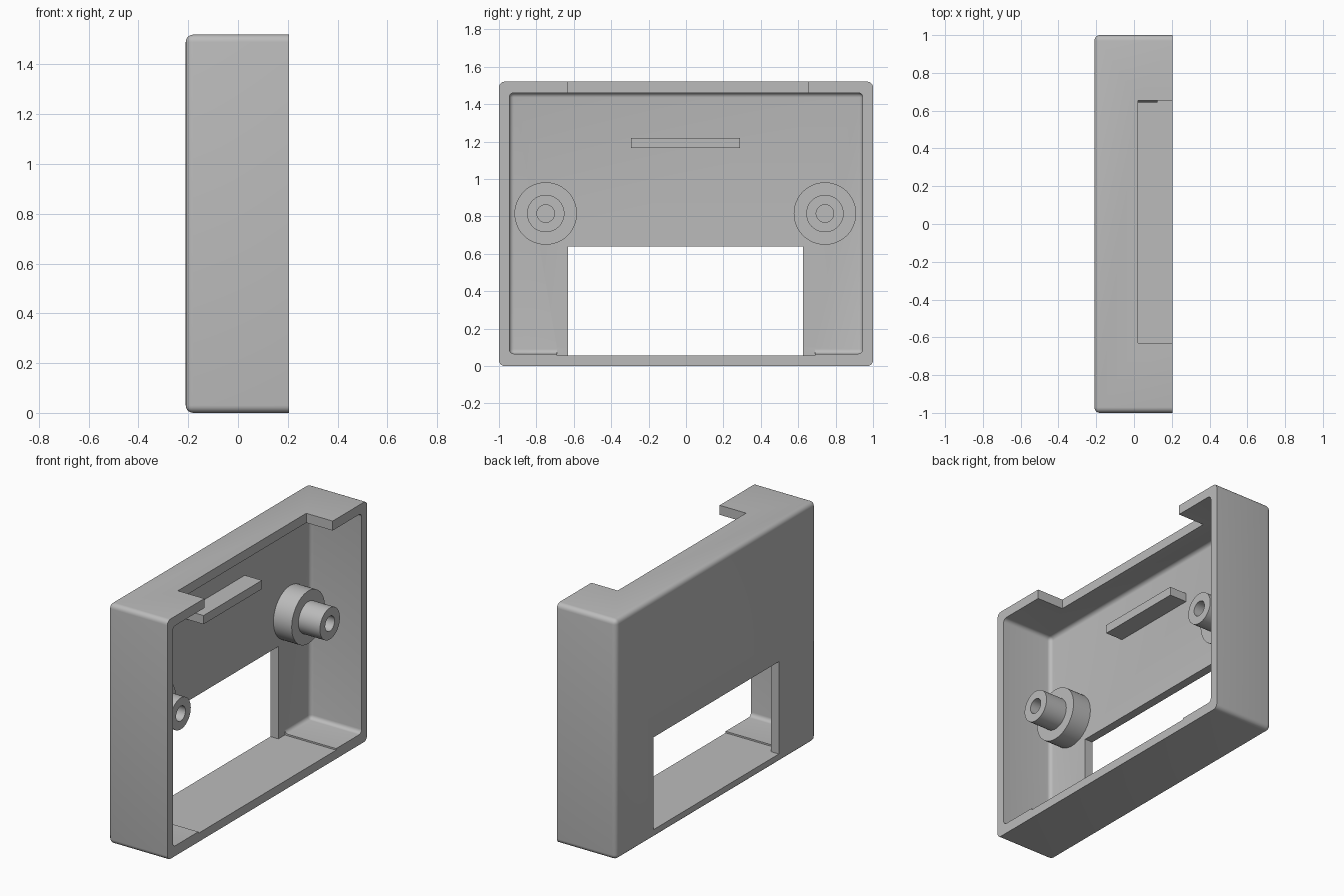
import bpy, bmesh, math
from mathutils import Matrix, Vector

default = bpy.data.objects.get("Cube")
if default:
    bpy.data.objects.remove(default, do_unlink=True)

grey = bpy.data.materials.new("plain grey")
grey.use_nodes = True
colour = (0.5, 0.5, 0.5, 1)
grey.diffuse_color = colour
grey.node_tree.nodes["Principled BSDF"].inputs["Base Color"].default_value = colour

BACK, RIM, TOP = -0.21, 0.205, 1.52
FLOOR = -0.155          # inner face of the back panel


def finish(bm, name):
    bmesh.ops.recalc_face_normals(bm, faces=bm.faces)
    mesh = bpy.data.meshes.new(name)
    bm.to_mesh(mesh)
    bm.free()
    mesh.materials.append(grey)
    obj = bpy.data.objects.new(name, mesh)
    bpy.context.collection.objects.link(obj)
    return obj


def box(name, lo, hi, radius=0):
    """Box between two corners; radius rounds all edges except the +x rim."""
    lo, hi = Vector(lo), Vector(hi)
    bm = bmesh.new()
    bmesh.ops.create_cube(bm, size=1, matrix=Matrix.Translation((lo + hi) / 2)
                          @ Matrix.Diagonal((*(hi - lo), 1)))
    if radius:
        edges = [e for e in bm.edges
                 if min(v.co.x for v in e.verts) < hi.x - 0.001]
        bmesh.ops.bevel(bm, geom=edges, offset=radius, segments=5,
                        profile=0.5, affect='EDGES')
    return finish(bm, name)


def smooth(obj):
    bpy.ops.object.select_all(action='DESELECT')
    obj.select_set(True)
    bpy.context.view_layer.objects.active = obj
    bpy.ops.object.shade_smooth_by_angle(angle=math.radians(30))


# Rounded shell, open towards +x
shell = box("shell", (BACK, -1, 0), (RIM, 1, TOP), 0.03)
cutters = [
    box("cavity_cutter", (FLOOR, -0.945, 0.065), (0.4, 0.945, 1.46), 0.025),
    box("floor_recess_cutter", (FLOOR, -0.69, 0.055), (0.4, 0.69, 0.1)),
    box("window_cutter", (-0.4, -0.63, 0.055), (0, 0.625, 0.64)),
    box("top_notch_cutter", (0.02, -0.63, 1.4), (0.4, 0.655, 1.7)),
]
for cutter in cutters:
    mod = shell.modifiers.new(cutter.name, 'BOOLEAN')
    mod.operation = 'DIFFERENCE'
    mod.solver = 'EXACT'
    mod.object = cutter

# Bake the cuts, then drop the cutters
bpy.context.view_layer.update()
graph = bpy.context.evaluated_depsgraph_get()
cut_mesh = bpy.data.meshes.new_from_object(shell.evaluated_get(graph))
shell.modifiers.clear()
shell.data = cut_mesh
for cutter in cutters:
    bpy.data.objects.remove(cutter, do_unlink=True)
smooth(shell)

# Ledge on the inside of the back panel
box("inner_ledge", (FLOOR - 0.01, -0.295, 1.165), (-0.035, 0.29, 1.22))

# Stepped screw bosses with blind holes, turned about x
profile = [(0, -0.165), (0.167, -0.165), (0.167, -0.027), (0.1, -0.027),
           (0.1, 0.124), (0.047, 0.124), (0.047, -0.12), (0, -0.12)]
for side, y in (("right", -0.75), ("left", 0.743)):
    bm = bmesh.new()
    verts = [bm.verts.new((x, y + r, 0.815)) for r, x in profile]
    edges = [bm.edges.new(pair) for pair in zip(verts, verts[1:])]
    bmesh.ops.spin(bm, geom=verts + edges, cent=(0, y, 0.815), axis=(1, 0, 0),
                   angle=math.tau, steps=48)
    bmesh.ops.remove_doubles(bm, verts=bm.verts, dist=0.0001)
    smooth(finish(bm, "screw_boss_" + side))
